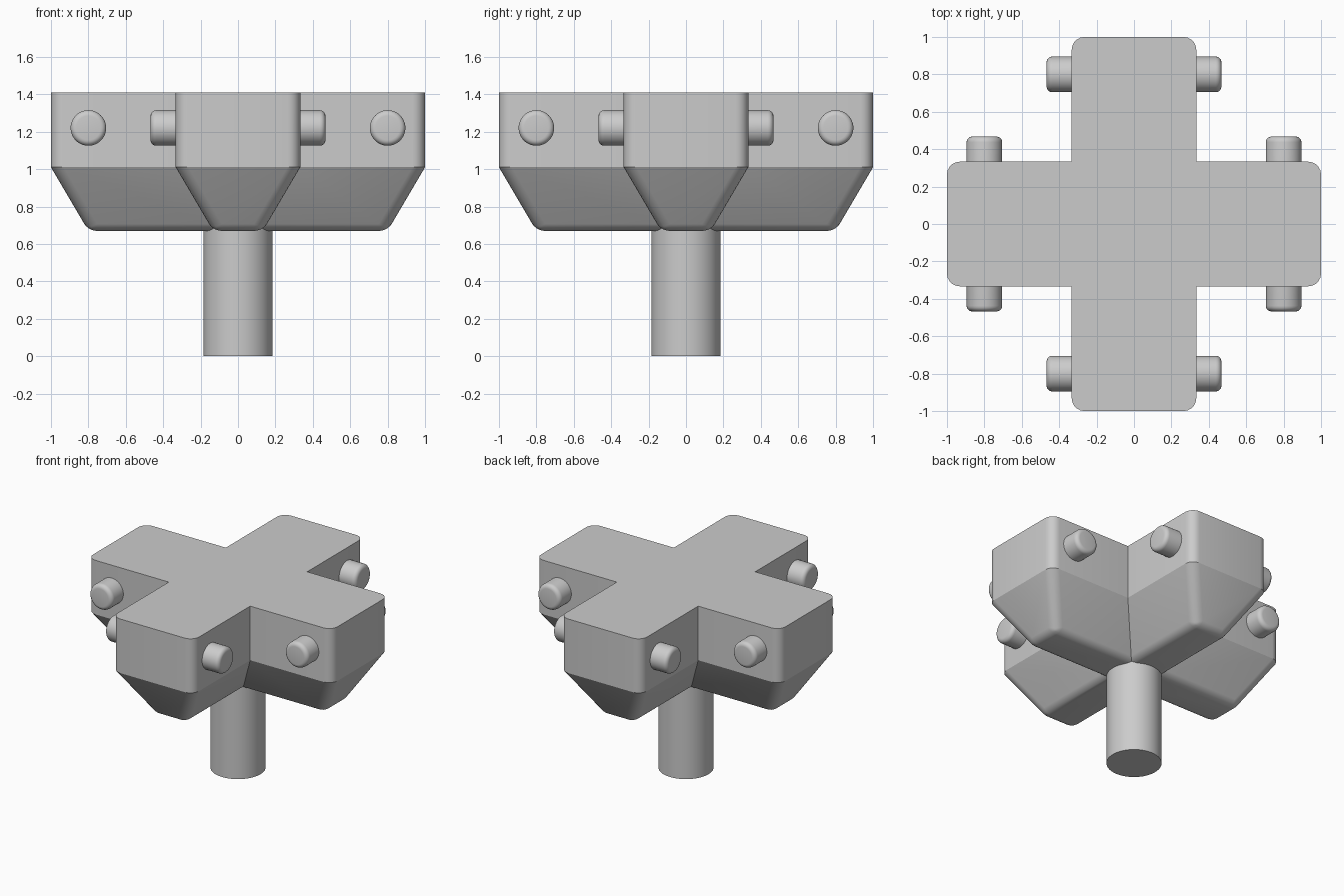
import bpy, bmesh, math
from mathutils import Matrix

if "Cube" in bpy.data.objects:
    bpy.data.objects.remove(bpy.data.objects["Cube"])

grey = bpy.data.materials.new("plain grey")
grey.diffuse_color = (0.6, 0.6, 0.6, 1)
grey.use_nodes = True
grey.node_tree.nodes["Principled BSDF"].inputs["Base Color"].default_value = grey.diffuse_color


def add_object(name, bm):
    bmesh.ops.recalc_face_normals(bm, faces=bm.faces)
    mesh = bpy.data.meshes.new(name)
    bm.to_mesh(mesh)
    bm.free()
    mesh.materials.append(grey)
    obj = bpy.data.objects.new(name, mesh)
    bpy.context.collection.objects.link(obj)
    return obj


def apply_modifiers(obj):
    bpy.context.view_layer.update()
    deps = bpy.context.evaluated_depsgraph_get()
    mesh = bpy.data.meshes.new_from_object(obj.evaluated_get(deps))
    obj.modifiers.clear()
    obj.data = mesh


def smooth(obj, degrees):
    bpy.ops.object.select_all(action='DESELECT')
    obj.select_set(True)
    bpy.context.view_layer.objects.active = obj
    bpy.ops.object.shade_smooth_by_angle(angle=math.radians(degrees))


def bar(name, turn):
    """Long block with a tapered underside and rounded corners."""
    bm = bmesh.new()
    rings = []
    for z, hx, hy in ((0.67, 0.80, 0.133), (1.01, 1.0, 0.333), (1.41, 1.0, 0.333)):
        rings.append([bm.verts.new((sx * hx, sy * hy, z))
                      for sx, sy in ((-1, -1), (1, -1), (1, 1), (-1, 1))])
    for low, high in zip(rings, rings[1:]):
        for i in range(4):
            j = (i + 1) % 4
            bm.faces.new((low[i], low[j], high[j], high[i]))
    bm.faces.new(rings[0][::-1])
    bm.faces.new(rings[-1])
    # round the corner edges fully, the bottom rim less
    weight = bm.edges.layers.float.new("bevel_weight_edge")
    for e in bm.edges:
        za, zb = (v.co.z for v in e.verts)
        if abs(za - zb) > 0.1:
            e[weight] = 1.0
        elif za < 0.7:
            e[weight] = 0.65
    bmesh.ops.rotate(bm, verts=bm.verts, matrix=Matrix.Rotation(turn, 3, 'Z'))
    obj = add_object(name, bm)
    mod = obj.modifiers.new("rounding", 'BEVEL')
    mod.limit_method = 'WEIGHT'
    mod.width = 0.065
    mod.segments = 5
    apply_modifiers(obj)
    return obj


def cylinder(name, radius, length, matrix, rim=0.0):
    bm = bmesh.new()
    bmesh.ops.create_cone(bm, cap_ends=True, segments=48, radius1=radius,
                          radius2=radius, depth=length)
    if rim:
        edges = [e for e in bm.edges if abs(e.verts[0].co.z - e.verts[1].co.z) < 1e-4]
        bmesh.ops.bevel(bm, geom=edges, offset=rim, segments=5, profile=0.5,
                        affect='EDGES')
    bmesh.ops.transform(bm, matrix=matrix, verts=bm.verts)
    obj = add_object(name, bm)
    smooth(obj, 25)
    return obj


# cross-shaped head: two bars merged
head = bar("cross_head", 0)
other = bar("second_bar", math.pi / 2)
union = head.modifiers.new("merge", 'BOOLEAN')
union.operation = 'UNION'
union.solver = 'EXACT'
union.object = other
apply_modifiers(head)
bpy.data.objects.remove(other)
smooth(head, 25)

# central post
cylinder("post", 0.185, 0.72, Matrix.Translation((0, 0, 0.36)))

# rods passing through each arm, showing as a rounded peg on both sides
for k in range(4):
    place = (Matrix.Rotation(k * math.pi / 2, 4, 'Z')
             @ Matrix.Translation((0.80, 0, 1.22))
             @ Matrix.Rotation(math.pi / 2, 4, 'X'))
    cylinder(f"peg_rod_{k + 1}", 0.095, 0.935, place, rim=0.03)
